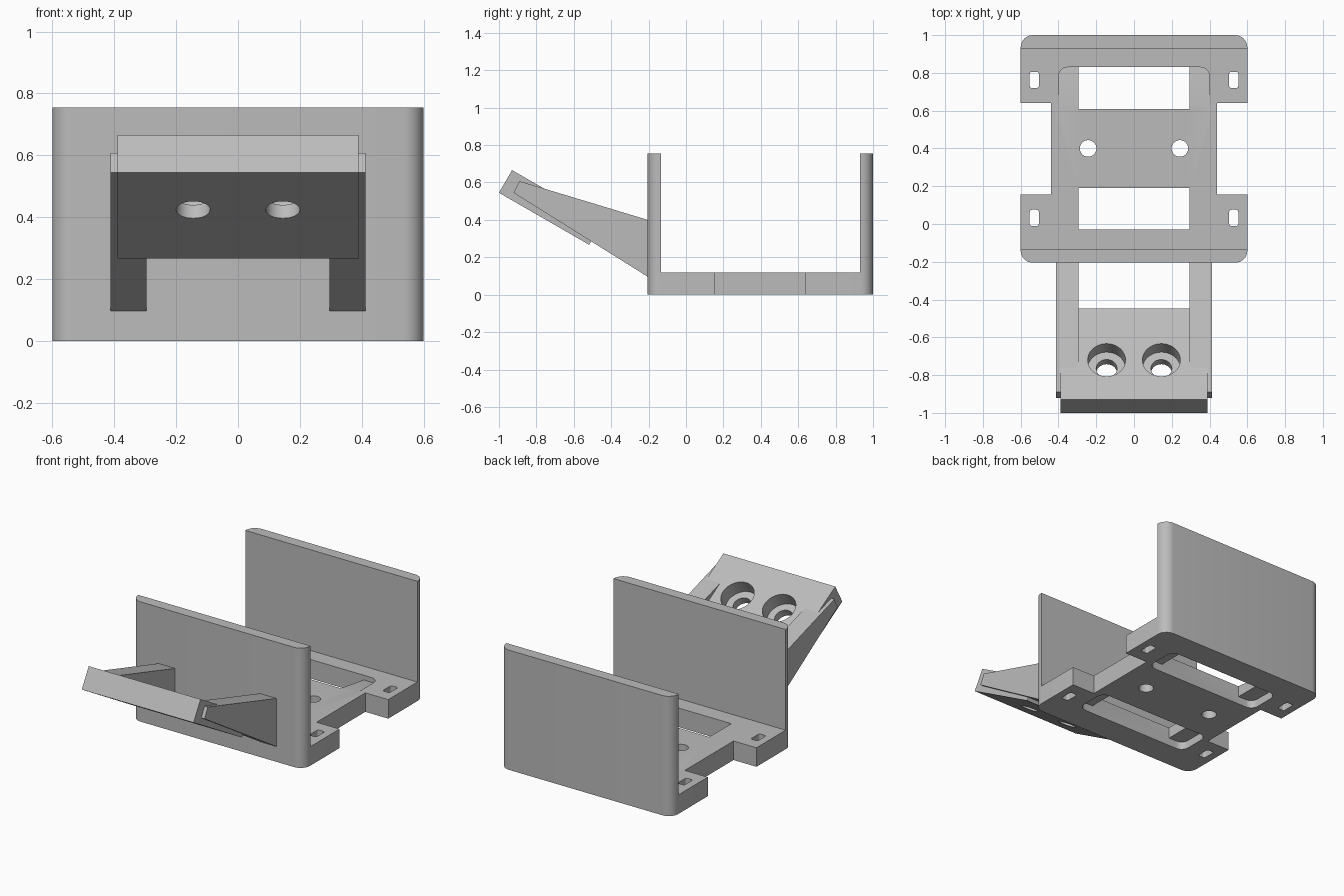
import bpy, bmesh, math
from mathutils import Vector, Matrix

cube = bpy.data.objects.get("Cube")
if cube:
    bpy.data.objects.remove(cube, do_unlink=True)

grey = bpy.data.materials.new("plain grey")
grey.use_nodes = True
colour = (0.5, 0.5, 0.5, 1)
grey.diffuse_color = colour
grey.node_tree.nodes["Principled BSDF"].inputs["Base Color"].default_value = colour


def prism(name, pts, low, high, axis="z"):
    """Extrude a closed outline: (x, y) along z, or (y, z) along x."""
    place = (lambda p, h: (p[0], p[1], h)) if axis == "z" else (lambda p, h: (h, p[0], p[1]))
    bm = bmesh.new()
    bottom = [bm.verts.new(place(p, low)) for p in pts]
    top = [bm.verts.new(place(p, high)) for p in pts]
    bm.faces.new(bottom)
    bm.faces.new(top)
    for i in range(len(pts)):
        j = (i + 1) % len(pts)
        bm.faces.new((bottom[i], bottom[j], top[j], top[i]))
    bmesh.ops.recalc_face_normals(bm, faces=bm.faces)
    mesh = bpy.data.meshes.new(name)
    bm.to_mesh(mesh)
    bm.free()
    ob = bpy.data.objects.new(name, mesh)
    bpy.context.collection.objects.link(ob)
    mesh.materials.append(grey)
    return ob


def corner(x, y, r, start, steps=8):
    """Quarter circle about (x, y), anticlockwise from start degrees."""
    angles = [math.radians(start + 90 * i / steps) for i in range(steps + 1)]
    return [(x + r * math.cos(a), y + r * math.sin(a)) for a in angles]


def round_rect(x0, x1, y0, y1, r):
    return (corner(x1 - r, y1 - r, r, 0) + corner(x0 + r, y1 - r, r, 90)
            + corner(x0 + r, y0 + r, r, 180) + corner(x1 - r, y0 + r, r, 270))


def circle(x, y, r, n=32):
    return [(x + r * math.cos(math.tau * i / n), y + r * math.sin(math.tau * i / n)) for i in range(n)]


def cut(ob, cutter):
    """Subtract the cutter and discard it."""
    mod = ob.modifiers.new("cut", "BOOLEAN")
    mod.operation = "DIFFERENCE"
    mod.solver = "EXACT"
    mod.object = cutter
    cutter.hide_render = True
    bpy.context.view_layer.update()
    result = bpy.data.meshes.new_from_object(ob.evaluated_get(bpy.context.evaluated_depsgraph_get()))
    ob.modifiers.clear()
    ob.data = result
    bpy.data.objects.remove(cutter, do_unlink=True)


W, FRONT, BACK, R = 0.60, -0.205, 1.0, 0.065
WALL, THICK, TOP = 0.07, 0.12, 0.755
WAIST, WAIST_Y0, WAIST_Y1 = 0.44, 0.155, 0.64

# Base plate with rounded corners and a narrower waist
half = (corner(W - R, FRONT + R, R, 270)
        + [(W, WAIST_Y0), (WAIST, WAIST_Y0), (WAIST, WAIST_Y1), (W, WAIST_Y1)]
        + corner(W - R, BACK - R, R, 0))
base = prism("base_plate", half + [(-x, y) for x, y in reversed(half)], 0, THICK)

# Windows with rounded recesses underneath
for y0 in (-0.03, 0.61):
    cut(base, prism("window_cutter", round_rect(-0.295, 0.295, y0, y0 + 0.22, 0.001), -1, 1))
    cut(base, prism("recess_cutter", round_rect(-0.40, 0.40, y0, y0 + 0.22, 0.05), -1, 0.05))

# Shallow ramp on top, falling towards the back window edge
ramp = prism("ramp_cutter", round_rect(-0.40, 0.40, 0.55, 0.83, 0.05), 0.09, 0.3)
for v in ramp.data.vertices:
    if v.co.z < 0.1:
        v.co.z = THICK + 0.03 * (0.63 - v.co.y) / 0.2
cut(base, ramp)

# Small strap slots and screw holes
for side in (-1, 1):
    for y in (0.0325, 0.7625):
        x = side * 0.528
        cut(base, prism("slot_cutter", round_rect(x - 0.024, x + 0.024, y - 0.043, y + 0.043, 0.012), -1, 1))
    cut(base, prism("screw_cutter", circle(side * 0.243, 0.4, 0.044), -1, 1))

# Upright walls, rounded on their outer corners
front_outline = ([(W, FRONT + WALL), (-W, FRONT + WALL)]
                 + corner(-W + R, FRONT + R, R, 180) + corner(W - R, FRONT + R, R, 270))
front_wall = prism("front_wall", front_outline, 0, TOP)
back_wall = prism("back_wall", [(x, FRONT + BACK - y) for x, y in front_outline], 0, TOP)

# Tapered arms reaching forward from the front wall
arm_profile = [(FRONT + 0.01, 0.397), (-0.89, 0.607), (-0.922, 0.545), (FRONT + 0.01, 0.09)]
arms = [prism("left_arm", arm_profile, 0.295, 0.412, "x"),
        prism("right_arm", arm_profile, -0.412, -0.295, "x")]

# Sloping mounting plate
plate = prism("mounting_plate", [(-1.0, 0.545), (-0.93, 0.666), (-0.448, 0.388), (-0.518, 0.267)],
              -0.39, 0.39, "x")

# Counterbored holes square to the plate
tilt = Matrix.Translation((0, -0.72, 0.545)) @ Matrix.Rotation(math.radians(-30), 4, "X")
for x in (-0.145, 0.145):
    for radius, low in ((0.1, -0.09), (0.055, -0.4)):
        bore = prism("bore_cutter", circle(x, 0, radius, 40), low, 0.2)
        bore.data.transform(tilt)
        cut(plate, bore)

# Smooth the round surfaces, keep edges sharp
bpy.ops.object.select_all(action="DESELECT")
for ob in [base, front_wall, back_wall, plate] + arms:
    ob.select_set(True)
    bpy.context.view_layer.objects.active = ob
bpy.ops.object.shade_smooth_by_angle(angle=math.radians(30))
